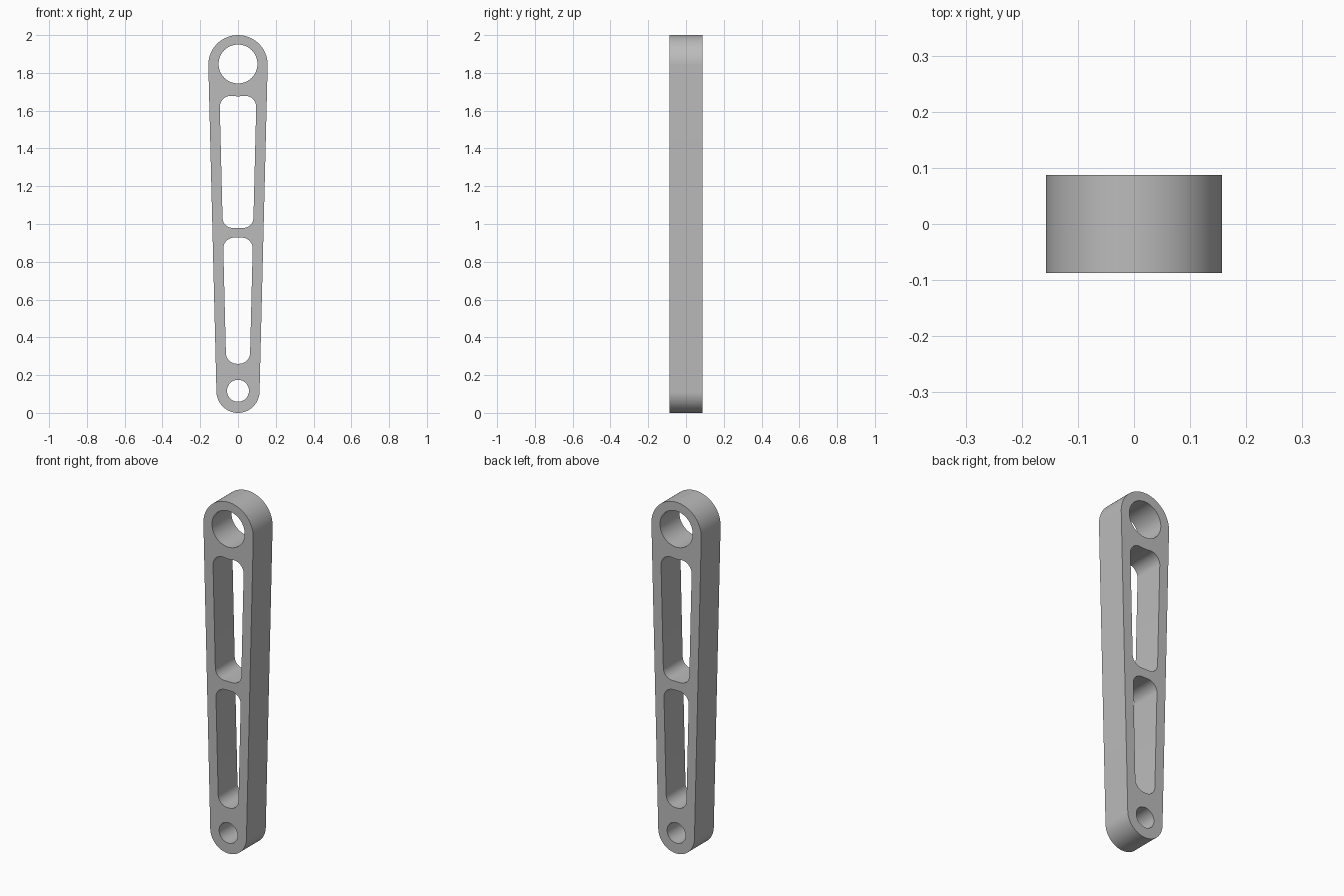
import bpy
from math import sin, cos, pi, asin, atan2, sqrt

if "Cube" in bpy.data.objects:
    bpy.data.objects.remove(bpy.data.objects["Cube"])

BIG_R, SMALL_R = 0.157, 0.114        # rounded ends
BIG_Z, SMALL_Z = 2 - BIG_R, SMALL_R  # end centres
HOLE_Z = 1.847                       # large bore centre
RIM = 0.055                          # side rail width
HALF_DEPTH = 0.087
TAPER = asin((BIG_R - SMALL_R) / (BIG_Z - SMALL_Z))


def arc(cx, cz, r, start, end, steps=16):
    angles = [start + (end - start) * i / steps for i in range(steps + 1)]
    return [(cx + r * cos(a), cz + r * sin(a)) for a in angles]


def circle(cz, r):
    return arc(0, cz, r, 0, 2 * pi, 64)[:-1]


def corner_x(z, r):
    """Centre of a corner arc that touches the inside of the side rail."""
    half = SMALL_R + (BIG_R - SMALL_R) * (z - SMALL_Z) / (BIG_Z - SMALL_Z)
    return half - RIM - r


def slot(bottom, top, r_bottom, r_top, around_bore=False):
    """Tapered rounded window; its top may follow the large bore."""
    z0, z1 = bottom + r_bottom, top - r_top
    x0, x1 = corner_x(z0, r_bottom), corner_x(z1, r_top)
    end, crown = pi / 2, []
    if around_bore:
        bore_r = HOLE_Z - top
        z1 = HOLE_Z - sqrt((bore_r + r_top) ** 2 - x1 ** 2)
        end = atan2(HOLE_Z - z1, -x1)
        crown = arc(0, HOLE_Z, bore_r, end - pi, -pi / 2, 8)[1:-1]
    right = arc(x0, z0, r_bottom, -pi / 2, -TAPER)
    right += arc(x1, z1, r_top, -TAPER, end) + crown
    return right + [(-x, z) for x, z in reversed(right)]


# Outline of the bar, then its bores and windows
outline = arc(0, BIG_Z, BIG_R, -TAPER, pi + TAPER, 48)
outline += arc(0, SMALL_Z, SMALL_R, pi + TAPER, 2 * pi - TAPER, 48)
loops = [
    outline,
    circle(HOLE_Z, 0.103),
    circle(0.117, 0.058),
    slot(0.979, 1.676, 0.055, 0.06, around_bore=True),
    slot(0.26, 0.928, 0.058, 0.058),
]

# Filled profile extruded to the bar's depth
profile = bpy.data.curves.new("link_arm", "CURVE")
profile.dimensions = "2D"
profile.fill_mode = "BOTH"
profile.extrude = HALF_DEPTH
for loop in loops:
    spline = profile.splines.new("POLY")
    spline.points.add(len(loop) - 1)
    for point, (x, z) in zip(spline.points, loop):
        point.co = (x, z, 0, 1)
    spline.use_cyclic_u = True

arm = bpy.data.objects.new("link_arm", profile)
bpy.context.collection.objects.link(arm)
arm.rotation_euler.x = pi / 2
bpy.ops.object.select_all(action="DESELECT")
arm.select_set(True)
bpy.context.view_layer.objects.active = arm
bpy.ops.object.convert(target="MESH")
arm = bpy.context.object
bpy.ops.object.transform_apply(location=False, rotation=True, scale=False)

# Weld the caps to the walls
bpy.ops.object.mode_set(mode="EDIT")
bpy.ops.mesh.select_all(action="SELECT")
bpy.ops.mesh.remove_doubles(threshold=0.0001)
bpy.ops.mesh.normals_make_consistent(inside=False)
bpy.ops.object.mode_set(mode="OBJECT")
bpy.ops.object.shade_smooth_by_angle(angle=pi / 6)

# Plain grey metal
grey = bpy.data.materials.new("grey")
grey.use_nodes = True
colour = (0.5, 0.5, 0.5, 1)
grey.diffuse_color = colour
grey.node_tree.nodes["Principled BSDF"].inputs["Base Color"].default_value = colour
arm.data.materials.clear()
arm.data.materials.append(grey)
